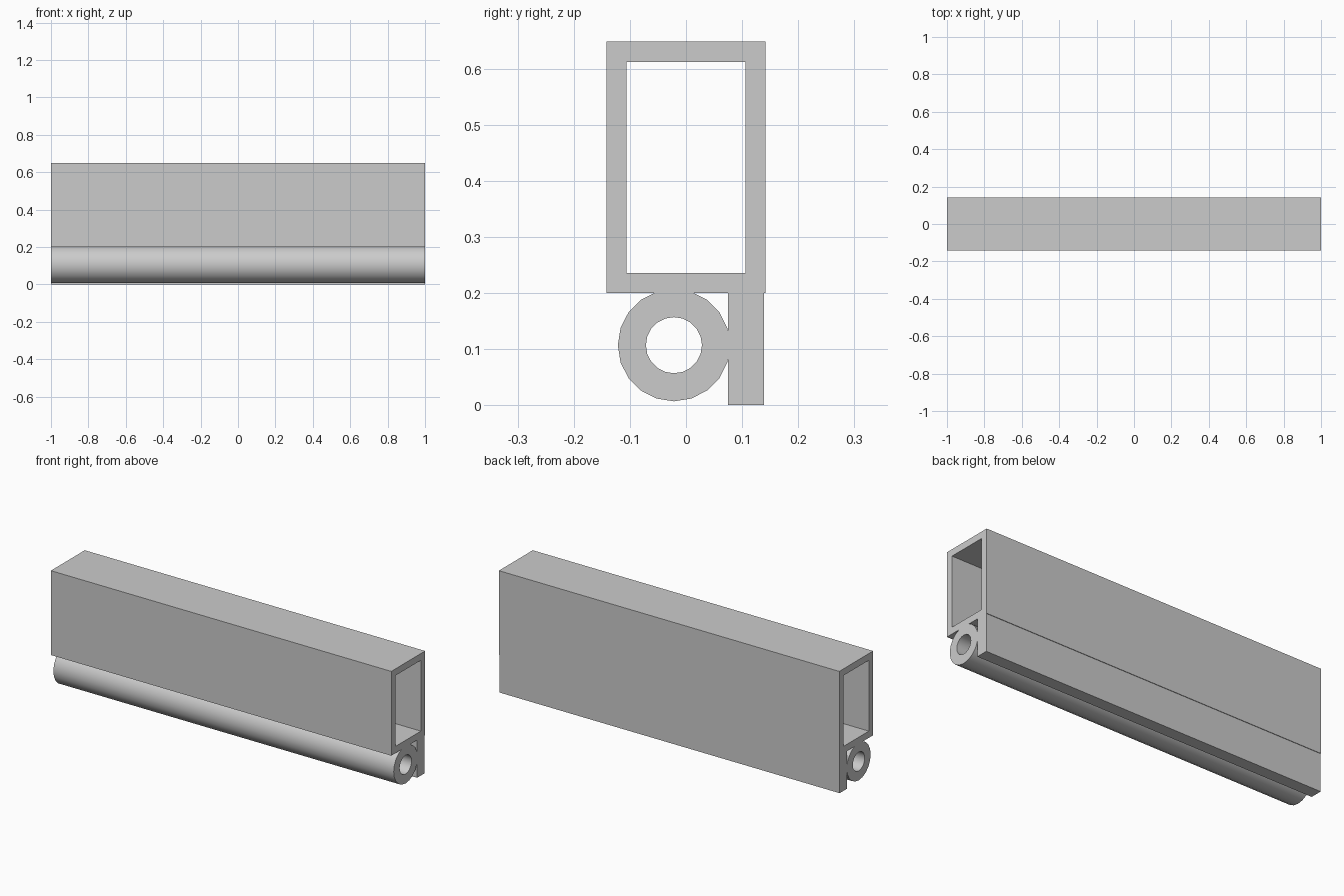
import bpy, bmesh, math

if "Cube" in bpy.data.objects:
    bpy.data.objects.remove(bpy.data.objects["Cube"])

HALF = 1.0  # half length along x


def extrude_profile(name, outer, inner=None, smooth=False):
    """Extrude a (y, z) profile along x; an inner loop makes it a hollow tube."""
    bm = bmesh.new()
    n = len(outer)

    def ring(loop, x):
        return [bm.verts.new((x, y, z)) for y, z in loop]

    def bridge(a, b):
        for i in range(n):
            j = (i + 1) % n
            bm.faces.new((a[i], a[j], b[j], b[i]))

    o0, o1 = ring(outer, -HALF), ring(outer, HALF)
    bridge(o0, o1)
    if inner:
        i0, i1 = ring(inner, -HALF), ring(inner, HALF)
        bridge(i1, i0)
        bridge(i0, o0)
        bridge(o1, i1)
    else:
        bm.faces.new(o0)
        bm.faces.new(o1)
    bmesh.ops.recalc_face_normals(bm, faces=bm.faces)
    mesh = bpy.data.meshes.new(name)
    bm.to_mesh(mesh)
    bm.free()
    obj = bpy.data.objects.new(name, mesh)
    bpy.context.collection.objects.link(obj)
    if smooth:
        bpy.ops.object.select_all(action='DESELECT')
        bpy.context.view_layer.objects.active = obj
        obj.select_set(True)
        bpy.ops.object.shade_smooth_by_angle(angle=math.radians(30))
    return obj


def rect(y0, y1, z0, z1):
    return [(y0, z0), (y1, z0), (y1, z1), (y0, z1)]


def circle(cy, cz, r, n=20):
    return [(cy + r * math.cos(math.tau * i / n), cz + r * math.sin(math.tau * i / n))
            for i in range(n)]


# Hollow rectangular beam
extrude_profile("box_beam", rect(-0.142, 0.142, 0.2, 0.648),
                rect(-0.106, 0.106, 0.236, 0.612))

# Flat strip hanging under the back edge
extrude_profile("back_strip", rect(0.075, 0.139, 0.0, 0.2))

# Round pipe under the beam, slightly sunk into beam and strip
extrude_profile("round_pipe", circle(-0.0215, 0.107, 0.1),
                circle(-0.0215, 0.107, 0.05), smooth=True)
